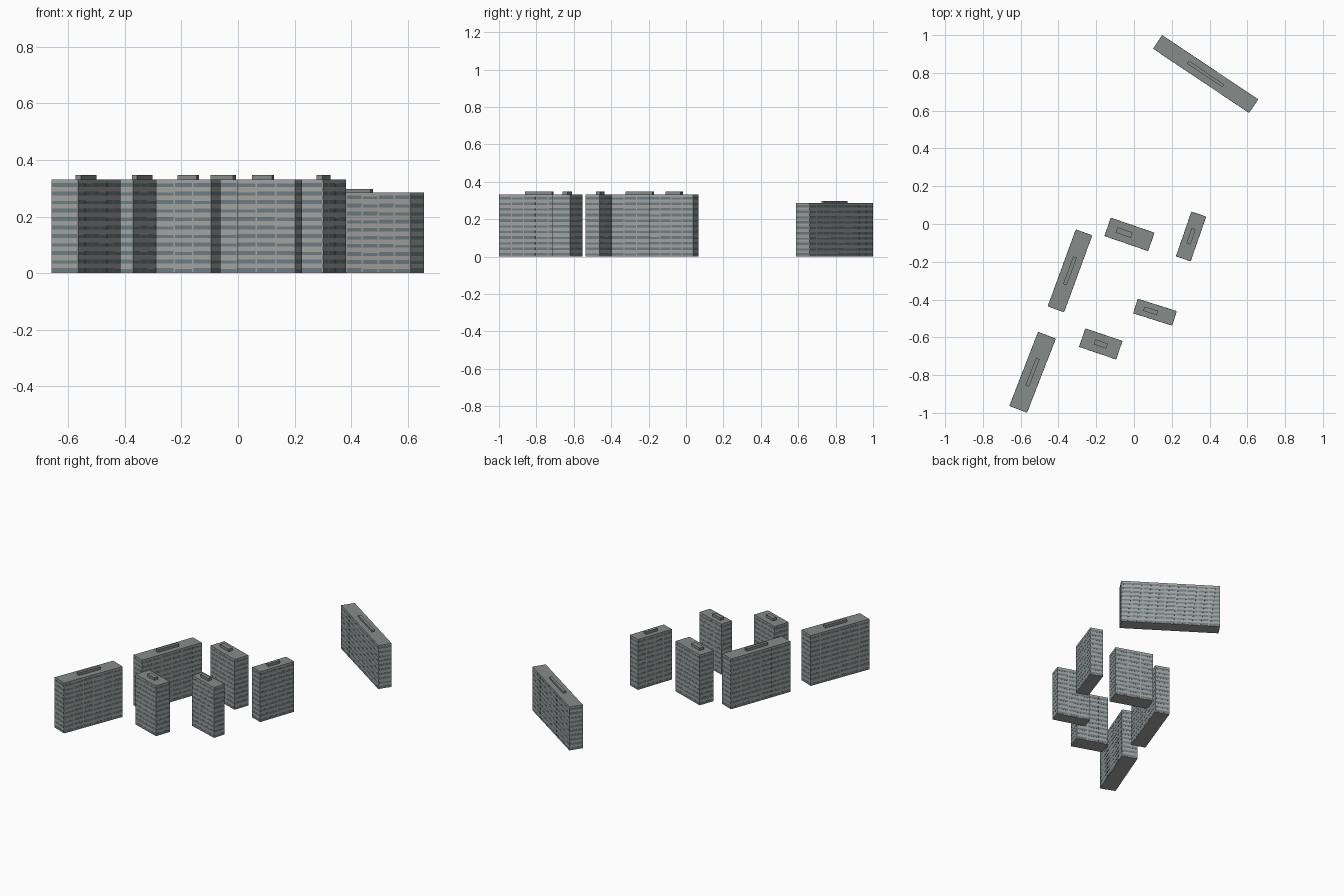
import bpy, bmesh, random
from math import radians
from mathutils import Matrix

if "Cube" in bpy.data.objects:
    bpy.data.objects.remove(bpy.data.objects["Cube"])

random.seed(4)


def material(name, rgb):
    m = bpy.data.materials.new(name)
    m.diffuse_color = (*rgb, 1)
    m.use_nodes = True
    m.node_tree.nodes["Principled BSDF"].inputs["Base Color"].default_value = m.diffuse_color
    return m


CONCRETE = material("concrete", (0.36, 0.37, 0.355))
GLASS = material("glass", (0.15, 0.20, 0.22))
ROOF = material("roof", (0.24, 0.26, 0.25))


def add_box(bm, lo, hi):
    size = [b - a for a, b in zip(lo, hi)]
    mid = [(a + b) / 2 for a, b in zip(lo, hi)]
    m = Matrix.Translation(mid) @ Matrix.Diagonal((*size, 1))
    bmesh.ops.create_cube(bm, size=1, matrix=m)


def finish(bm, name, place, *mats):
    mesh = bpy.data.meshes.new(name)
    bm.to_mesh(mesh)
    bm.free()
    for m in mats:
        mesh.materials.append(m)
    ob = bpy.data.objects.new(name, mesh)
    ob.matrix_world = place
    bpy.context.collection.objects.link(ob)


def window_row(bm, span, face, z, pitch, along_x):
    # one storey of ribbon windows on one facade, split into bays
    bays = max(1, round(span / 0.07))
    w = span / bays
    for i in range(bays):
        a = -span / 2 + i * w + 0.003
        b = a + w - 0.006
        # some bays have a shallower ribbon
        h = pitch * (0.47 if random.random() < 0.75 else 0.36)
        out = 0.0006
        if along_x:
            add_box(bm, (a, face - out, z), (b, face + out, z + h))
        else:
            add_box(bm, (face - out, a, z), (face + out, b, z + h))


def building(name, x, y, length, width, angle, height, floors, box):
    place = Matrix.Translation((x, y, 0)) @ Matrix.Rotation(radians(angle), 4, 'Z')
    L, W = length / 2, width / 2

    # concrete body with a darker roof face
    bm = bmesh.new()
    add_box(bm, (-L, -W, 0), (L, W, height))
    bm.normal_update()
    for f in bm.faces:
        f.material_index = 1 if f.normal.z > 0.5 else 0
    finish(bm, name + "_body", place, CONCRETE, ROOF)

    # window ribbons on all four sides
    bm = bmesh.new()
    pitch = height / floors
    for k in range(floors):
        z = k * pitch + pitch * 0.15
        for s in (-1, 1):
            window_row(bm, length, s * W, z, pitch, True)
            window_row(bm, width, s * L, z, pitch, False)
    finish(bm, name + "_windows", place, GLASS)

    # rooftop plant room
    off, bl, bw, bh = box
    bm = bmesh.new()
    add_box(bm, (off - bl / 2, -bw / 2, height), (off + bl / 2, bw / 2, height + bh))
    finish(bm, name + "_plant_room", place, ROOF)


H = 0.331
# name, centre, length, width, angle, height, floors, plant room (offset, length, width, height)
building("north_slab", 0.379, 0.794, 0.611, 0.086, -33.8, 0.286, 10, (0, 0.225, 0.018, 0.012))
building("west_slab", -0.339, -0.248, 0.433, 0.092, 69.9, H, 11, (0, 0.155, 0.02, 0.017))
building("southwest_slab", -0.537, -0.785, 0.42, 0.1, 68.8, H, 11, (0, 0.155, 0.02, 0.017))
building("centre_block", -0.024, -0.055, 0.244, 0.102, -19, H, 11, (-0.03, 0.085, 0.03, 0.017))
building("east_block", 0.302, -0.066, 0.25, 0.082, 70.9, H, 11, (0, 0.085, 0.022, 0.017))
building("inner_block", 0.111, -0.467, 0.216, 0.08, -17.5, H, 11, (-0.024, 0.075, 0.024, 0.017))
building("south_block", -0.176, -0.635, 0.207, 0.103, -18.8, H, 11, (0, 0.07, 0.028, 0.017))
